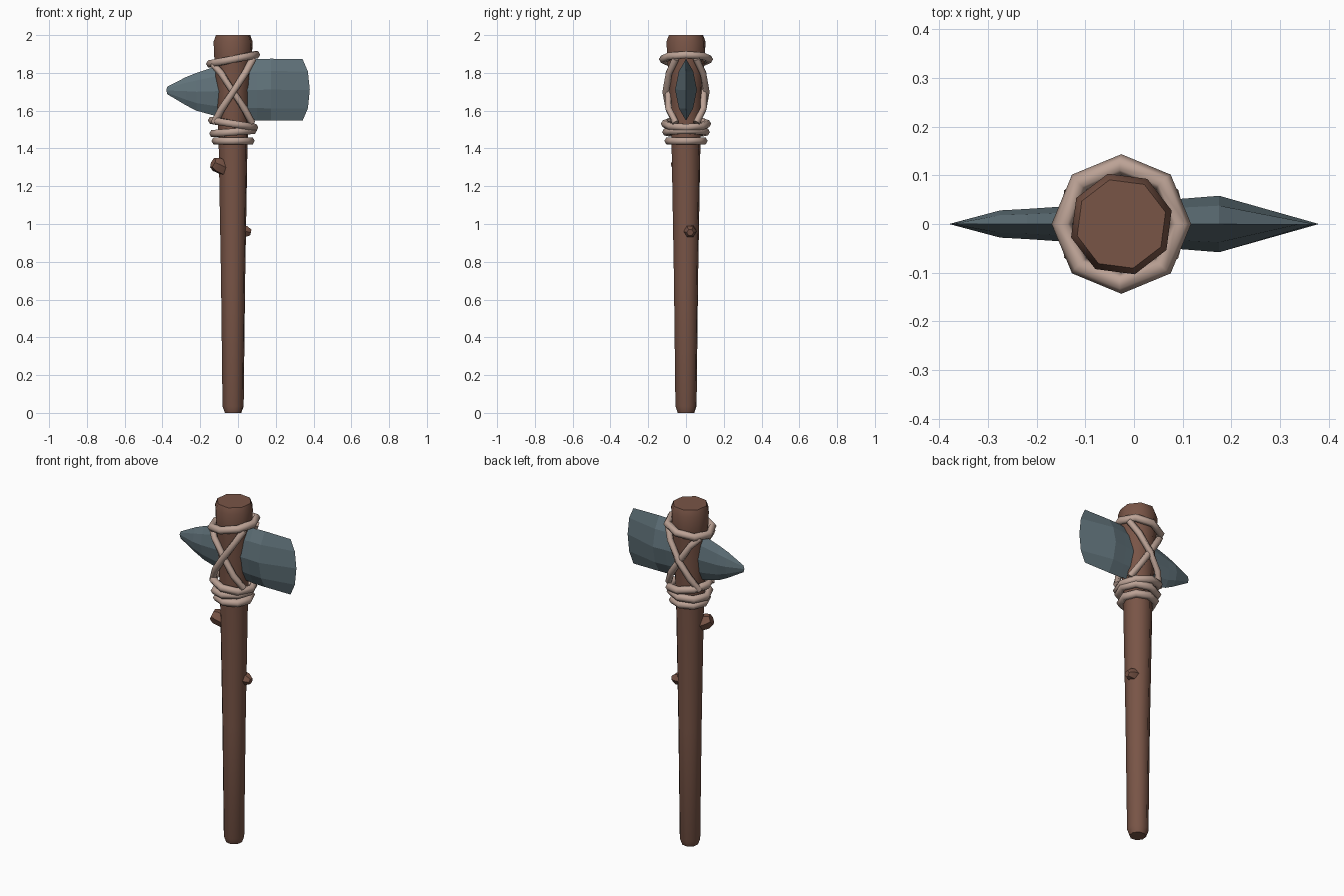
import bpy, bmesh
from math import sin, cos, pi, radians
from mathutils import Vector

if "Cube" in bpy.data.objects:
    bpy.data.objects.remove(bpy.data.objects["Cube"])

CX = -0.026  # handle axis


def material(name, rgb):
    m = bpy.data.materials.new(name)
    m.diffuse_color = (*rgb, 1)
    m.use_nodes = True
    m.node_tree.nodes["Principled BSDF"].inputs["Base Color"].default_value = m.diffuse_color
    return m


WOOD = material("wood", (0.19, 0.09, 0.062))
STONE = material("stone", (0.115, 0.165, 0.19))
ROPE = material("rope", (0.50, 0.36, 0.30))


def loft(name, rings, mat, closed=False, smooth=None):
    """Skin equal-sized point rings; cap the ends unless closed."""
    bm = bmesh.new()
    vs = [[bm.verts.new(p) for p in r] for r in rings]
    n = len(vs[0])
    pairs = list(zip(vs, vs[1:])) + ([(vs[-1], vs[0])] if closed else [])
    for a, b in pairs:
        for i in range(n):
            j = (i + 1) % n
            bm.faces.new((a[i], a[j], b[j], b[i]))
    if not closed:
        bm.faces.new(vs[0][::-1])
        bm.faces.new(vs[-1])
    bmesh.ops.remove_doubles(bm, verts=bm.verts, dist=0.0005)
    bmesh.ops.recalc_face_normals(bm, faces=bm.faces)
    me = bpy.data.meshes.new(name)
    bm.to_mesh(me)
    bm.free()
    me.materials.append(mat)
    if smooth:
        me.polygons.foreach_set("use_smooth", [True] * len(me.polygons))
        me.set_sharp_from_angle(angle=radians(smooth))
    ob = bpy.data.objects.new(name, me)
    bpy.context.collection.objects.link(ob)
    return ob


def tube(name, pts, radii, mat, closed=False, sides=6, smooth=65):
    """Sweep a round section along a path."""
    pts = [Vector(p) for p in pts]
    n = len(pts)
    rings = []
    for i, p in enumerate(pts):
        if closed:
            t = pts[(i + 1) % n] - pts[i - 1]
        else:
            t = pts[min(i + 1, n - 1)] - pts[max(i - 1, 0)]
        t.normalize()
        ref = Vector((0, 0, 1)) if abs(t.z) < 0.95 else Vector((0, 1, 0))
        u = t.cross(ref).normalized()
        v = u.cross(t)
        r = radii[i] if isinstance(radii, list) else radii
        rings.append([p + r * (cos(2 * pi * k / sides) * u + sin(2 * pi * k / sides) * v)
                      for k in range(sides)])
    return loft(name, rings, mat, closed, smooth)


# Handle: eight-sided tapering shaft
profile = [(0, 0.045), (0.035, 0.058), (0.7, 0.066), (1.42, 0.079),
           (1.7, 0.09), (1.88, 0.103), (1.965, 0.107), (2.0, 0.094)]
loft("handle", [[(CX + r * cos(radians(15 + 45 * k)), r * sin(radians(15 + 45 * k)), z)
                 for k in range(8)] for z, r in profile], WOOD, smooth=50)

# Branch stubs on the handle
tube("upper_branch_stub", [(-0.06, -0.02, 1.29), (-0.112, -0.042, 1.315), (-0.132, -0.05, 1.325)],
     [0.042, 0.042, 0.03], WOOD, smooth=30)
tube("lower_branch_stub", [(0.0, 0.02, 0.965), (0.045, 0.022, 0.96), (0.068, 0.022, 0.955)],
     [0.038, 0.033, 0.018], WOOD, smooth=30)

# Stone head: (x, bottom z, top z, half thickness)
stations = [(-0.275, 1.628, 1.778, 0.028), (-0.22, 1.60, 1.80, 0.031),
            (-0.13, 1.575, 1.83, 0.037), (0.10, 1.548, 1.873, 0.052),
            (0.175, 1.547, 1.875, 0.058)]
section = [(0, 1), (0.65, 0.6), (1, 0), (0.65, -0.6), (0, -1),
           (-0.65, -0.6), (-1, 0), (-0.65, 0.6)]
rings = [[(-0.38 + 0.006 * abs(w), 0, 1.707 + 0.02 * w) for _, w in section]]
for x, lo, hi, t in stations:
    rings.append([(x, t * a, (lo + hi) / 2 + w * (hi - lo) / 2) for a, w in section])
edge_x = {1: 0.342, 0.6: 0.37, 0: 0.38}
rings.append([(edge_x[abs(w)], 0, 1.71 + 0.163 * w) for _, w in section])
loft("stone_head", rings, STONE)

# Rope rings: (height, path radius, rise per unit x)
for i, (z, r, tilt) in enumerate([(1.872, 0.122, 0.2), (1.53, 0.112, -0.17),
                                  (1.487, 0.105, 0.08), (1.44, 0.093, 0.0)]):
    path = [(CX + r * cos(k * pi / 4), r * sin(k * pi / 4), z + tilt * r * cos(k * pi / 4))
            for k in range(8)]
    tube("rope_ring_%d" % (i + 1), path, 0.0215, ROPE, closed=True)

# Crossed lashings, front and back
for side, face in ((-1, "front"), (1, "back")):
    for d in (-1, 1):
        mid = 0.1 + 0.006 * d
        path = [(CX + d * 0.105, side * 0.055, 1.86 + d * 0.015),
                (CX + d * 0.065, side * 0.09, 1.80),
                (CX, side * mid, 1.70),
                (CX - d * 0.06, side * 0.092, 1.61),
                (CX - d * 0.1, side * 0.055, 1.535)]
        tube("%s_lashing_%s" % (face, "a" if d < 0 else "b"), path, 0.019, ROPE)
